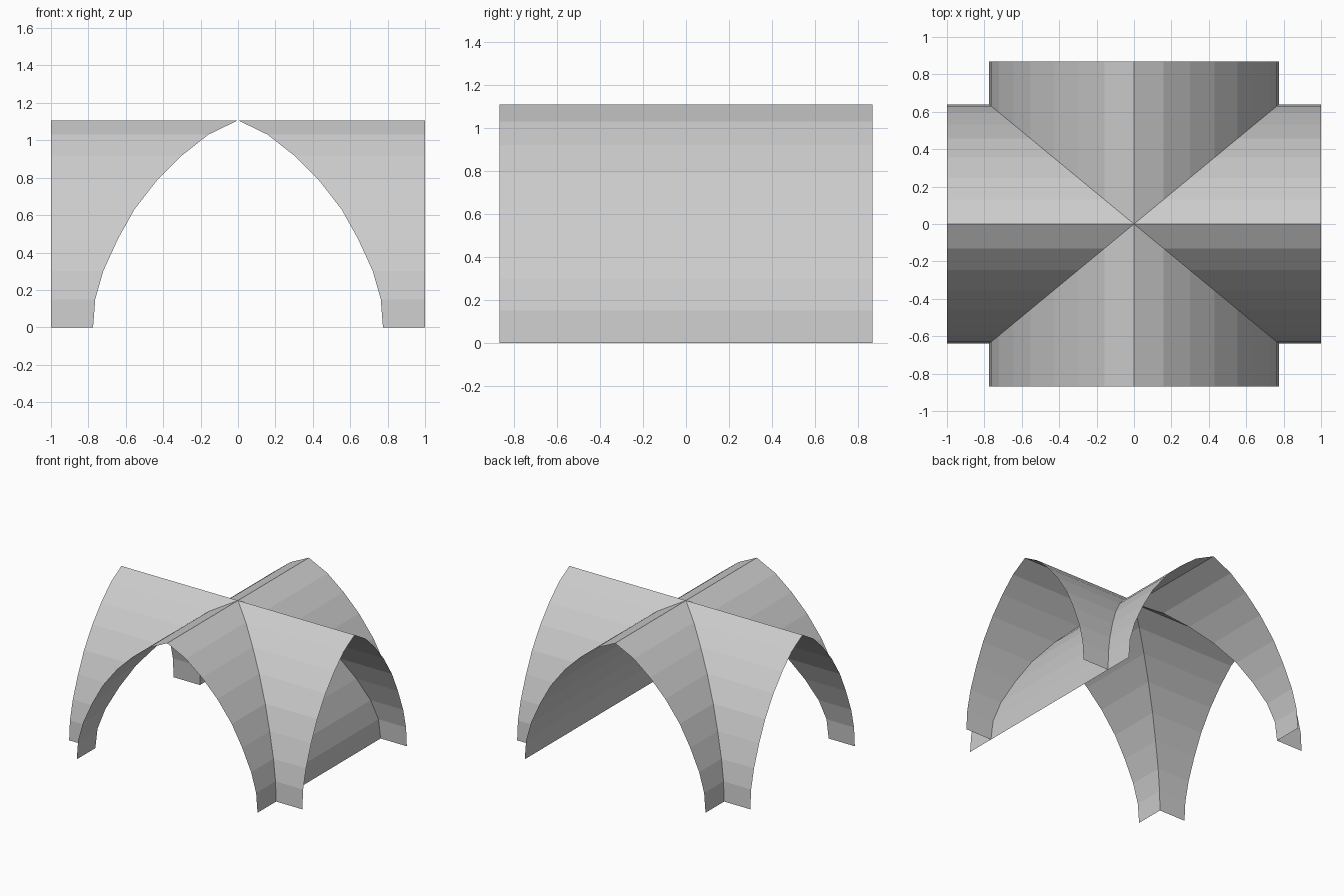
import bpy
import bmesh

if "Cube" in bpy.data.objects:
    bpy.data.objects.remove(bpy.data.objects["Cube"])

# Half profile of the pointed arch: fraction of half span, height
HALF_X, HALF_Y = 0.775, 0.64        # half spans of the two crossing barrels
END_X, END_Y = 1.0, 0.868           # how far each barrel runs out
ARCH = [(1.0, 0.0), (0.985, 0.15), (0.93, 0.30), (0.83, 0.47), (0.715, 0.63),
        (0.555, 0.79), (0.385, 0.92), (0.205, 1.03), (0.0, 1.107)]

stone = bpy.data.materials.new("light grey stone")
stone.diffuse_color = (0.6, 0.6, 0.6, 1.0)
stone.use_nodes = True
stone.node_tree.nodes["Principled BSDF"].inputs["Base Color"].default_value = stone.diffuse_color


def add_face(bm, points):
    # Drop repeated points at the crown, and keep the outside facing up
    unique = [p for i, p in enumerate(points) if p not in points[:i]]
    if len(unique) < 3:
        return
    face = bm.faces.new([bm.verts.new(p) for p in unique])
    face.normal_update()
    if face.normal.z < 0:
        face.normal_flip()


def make_object(name, bm):
    bmesh.ops.remove_doubles(bm, verts=bm.verts, dist=0.0001)
    mesh = bpy.data.meshes.new(name)
    bm.to_mesh(mesh)
    bm.free()
    mesh.materials.append(stone)
    obj = bpy.data.objects.new(name, mesh)
    bpy.context.collection.objects.link(obj)


def barrel(name, along_y):
    # Four quarter shells, each running from the groin out to the open end
    bm = bmesh.new()
    for sx in (-1, 1):
        for sy in (-1, 1):
            for (f0, z0), (f1, z1) in zip(ARCH, ARCH[1:]):
                def groin(f, z):
                    return (sx * f * HALF_X, sy * f * HALF_Y, z)

                def end(f, z):
                    if along_y:
                        return (sx * f * HALF_X, sy * END_Y, z)
                    return (sx * END_X, sy * f * HALF_Y, z)
                add_face(bm, [groin(f0, z0), end(f0, z0),
                              end(f1, z1), groin(f1, z1)])
    make_object(name, bm)


barrel("long_barrel_vault", False)
barrel("cross_barrel_vault", True)

# Curved wall closing the right-hand opening between the groins
bm = bmesh.new()
for (f0, z0), (f1, z1) in zip(ARCH, ARCH[1:]):
    add_face(bm, [(f0 * HALF_X, -f0 * HALF_Y, z0), (f0 * HALF_X, f0 * HALF_Y, z0),
                  (f1 * HALF_X, f1 * HALF_Y, z1), (f1 * HALF_X, -f1 * HALF_Y, z1)])
make_object("right_infill_wall", bm)
